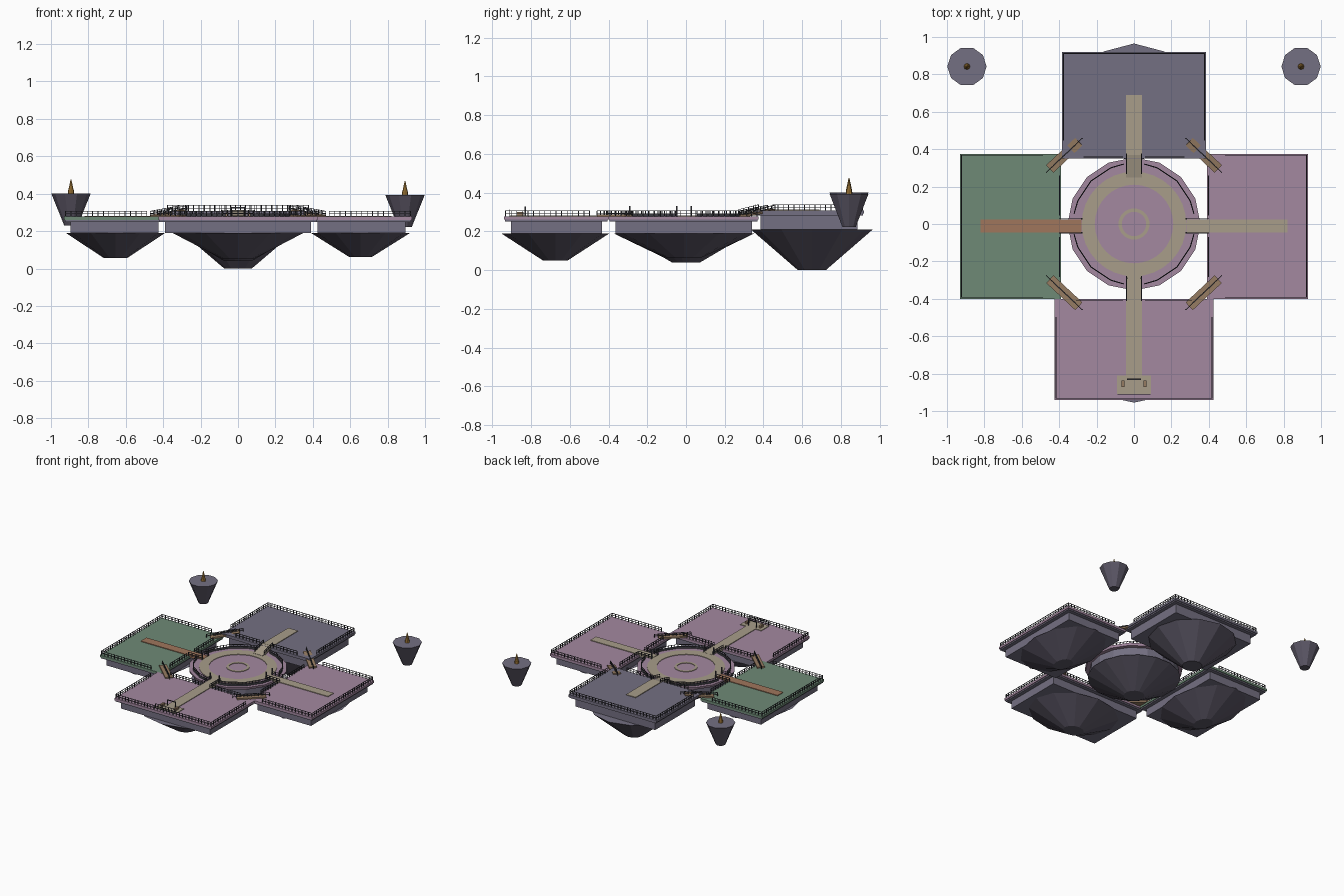
import bpy, bmesh, math
from mathutils import Vector, Matrix

if "Cube" in bpy.data.objects:
    bpy.data.objects.remove(bpy.data.objects["Cube"])


def mat(name, rgb):
    m = bpy.data.materials.new(name)
    lin = [((c / 255 + 0.055) / 1.055) ** 2.4 if c > 10 else c / 255 / 12.92 for c in rgb]
    m.diffuse_color = (*lin, 1)
    m.use_nodes = True
    m.node_tree.nodes["Principled BSDF"].inputs["Base Color"].default_value = m.diffuse_color
    return m


STONE = mat("grey stone", (116, 112, 130))
ROCK = mat("dark rock", (92, 87, 102))
PINK = mat("mauve paving", (164, 136, 160))
GREEN = mat("green lawn", (110, 138, 118))
TAN = mat("tan path", (168, 157, 138))
CLAY = mat("clay path", (160, 118, 92))
WOOD = mat("brown wood", (150, 124, 98))
IRON = mat("dark iron", (62, 62, 68))
BRASS = mat("brass", (176, 132, 62))


def finish(name, bm, *mats):
    bmesh.ops.recalc_face_normals(bm, faces=bm.faces)
    me = bpy.data.meshes.new(name)
    bm.to_mesh(me)
    bm.free()
    for m in mats:
        me.materials.append(m)
    ob = bpy.data.objects.new(name, me)
    bpy.context.collection.objects.link(ob)
    return ob


def add_box(bm, x0, x1, y0, y1, z0, z1):
    m = Matrix.Translation(((x0 + x1) / 2, (y0 + y1) / 2, (z0 + z1) / 2))
    bmesh.ops.create_cube(bm, size=1, matrix=m @ Matrix.Diagonal((x1 - x0, y1 - y0, z1 - z0, 1)))


def box(name, m, *b):
    bm = bmesh.new()
    add_box(bm, *b)
    return finish(name, bm, m)


def add_beam(bm, a, b, w, h):
    """Beam from a to b, w wide and h high."""
    a, b = Vector(a), Vector(b)
    d = (b - a).normalized()
    side = d.cross(Vector((0, 0, 1)))
    side = side.normalized() if side.length > 1e-4 else Vector((1, 0, 0))
    up = side.cross(d)
    rot = Matrix((d, side, up)).transposed().to_4x4()
    bmesh.ops.create_cube(bm, size=1, matrix=Matrix.Translation((a + b) / 2) @ rot
                          @ Matrix.Diagonal(((b - a).length, w, h, 1)))


def frustum(name, mats, c, z0, r0, z1, r1, n, sx=1, sy=1, turn=0):
    """Tapered prism; the second material, if given, covers the top face."""
    bm = bmesh.new()
    bmesh.ops.create_cone(bm, cap_ends=True, segments=n, radius1=r0, radius2=r1, depth=z1 - z0,
                          matrix=Matrix.Translation((c[0], c[1], (z0 + z1) / 2))
                          @ Matrix.Diagonal((sx, sy, 1, 1)) @ Matrix.Rotation(turn, 4, 'Z'))
    ob = finish(name, bm, *mats)
    if len(mats) > 1:
        for p in ob.data.polygons:
            p.material_index = int(p.normal.z > 0.9)
    return ob


def ring(name, m, r0, r1, z, n=32):
    """Thin flat ring plate."""
    bm = bmesh.new()
    loops = []
    for r, h in ((r0, 0), (r1, 0), (r1, .004), (r0, .004)):
        loops.append([bm.verts.new((r * math.cos(2 * math.pi * i / n),
                                    r * math.sin(2 * math.pi * i / n), z + h)) for i in range(n)])
    for k in range(4):
        a, b = loops[k], loops[(k + 1) % 4]
        for i in range(n):
            j = (i + 1) % n
            bm.faces.new((a[i], a[j], b[j], b[i]))
    return finish(name, bm, m)


def add_railing(bm, a, b, h=.03, step=.028):
    """Posts with a top and a middle rail between two floor points."""
    a, b, up = Vector(a), Vector(b), Vector((0, 0, h))
    n = max(1, round((b - a).length / step))
    for i in range(n + 1):
        p = a.lerp(b, i / n)
        add_box(bm, p.x - .002, p.x + .002, p.y - .002, p.y + .002, p.z, p.z + h)
    for k in (1, .5):
        add_beam(bm, a + up * k, b + up * k, .004, .003)


def platform(name, top, x0, x1, y0, y1, zt, zb, cone, inner):
    """Square terrace: paved slab, stone body, rock cone and railings."""
    cx, cy = (x0 + x1) / 2, (y0 + y1) / 2
    box(name + "_paving", top, x0, x1, y0, y1, zt - .017, zt)
    box(name + "_slab", STONE, x0 + .006, x1 - .006, y0 + .006, y1 - .006, zt - .027, zt - .017)
    box(name + "_body", STONE, x0 + .035, x1 - .035, y0 + .035, y1 - .035, zb, zt - .027)
    ccx, ccy, rx, ry, z_low = cone
    frustum(name + "_rock", (ROCK, STONE), (ccx, ccy), z_low, .23, zb, 1, 12, rx, ry)
    bm = bmesh.new()
    e = .008
    corners = [Vector(p) for p in ((x0 + e, y0 + e, zt), (x1 - e, y0 + e, zt),
                                   (x1 - e, y1 - e, zt), (x0 + e, y1 - e, zt))]
    for i in range(4):
        a, b = corners[i], corners[(i + 1) % 4]
        d = (b - a).normalized()
        if i == inner:                       # gaps for the path and corner bridges
            mid = (a + b) / 2
            add_railing(bm, a + d * .11, mid - d * .06)
            add_railing(bm, mid + d * .06, b - d * .11)
        else:
            s = .09 if (i - 1) % 4 == inner else 0
            t = .09 if (i + 1) % 4 == inner else 0
            add_railing(bm, a + d * s, b - d * t)
    finish(name + "_railing", bm, IRON)


# Four outer terraces
Z = .277
platform("west_terrace", GREEN, -.93, -.39, -.40, .375, Z, .19, (-.655, -.01, .265, .365, .055), 1)
platform("east_terrace", PINK, .39, .93, -.40, .375, Z, .19, (.655, -.01, .265, .365, .062), 3)
platform("south_terrace", PINK, -.425, .425, -.94, -.40, Z, .19, (0, -.675, .35, .28, .05), 2)
platform("north_terrace", STONE, -.385, .385, .35, .92, .308, .21, (0, .65, .32, .315, 0), 0)

# Central plaza
frustum("plaza_rock", (ROCK, STONE), (0, 0), .04, .075, .19, .335, 16, turn=math.pi / 16)
frustum("plaza_body", (STONE,), (0, 0), .19, .32, .258, .32, 16)
frustum("plaza_paving", (PINK,), (0, 0), .258, .35, Z, .355, 16)
ring("plaza_outer_ring", TAN, .21, .28, Z)
ring("plaza_inner_ring", TAN, .065, .083, Z)
bm = bmesh.new()
for q in range(4):
    pts = [Vector((.325 * math.cos(t), .325 * math.sin(t), Z)) for t in
           (math.radians(q * 90 + k) for k in (10, 22.5, 45, 67.5, 80))]
    for a, b in zip(pts, pts[1:]):
        add_railing(bm, a, b)
        add_beam(bm, a + Vector((0, 0, .007)), b + Vector((0, 0, .007)), .006, .014)
finish("plaza_railing", bm, IRON)

# Paths from the plaza onto the terraces
box("west_path", CLAY, -.82, -.28, -.045, .025, Z - .012, Z + .005)
box("east_path", TAN, .28, .82, -.045, .025, Z - .012, Z + .005)
box("south_path", TAN, -.042, .042, -.81, -.27, Z - .012, Z + .005)
box("north_path", TAN, -.042, .042, .37, .69, .305, .313)
bm = bmesh.new()
add_beam(bm, (0, .25, Z), (0, .375, .307), .084, .012)
finish("north_ramp", bm, TAN)

# Handrails and lamp posts beside the paths
bm = bmesh.new()
for s in (-1, 1):
    y = -.01 + s * .038
    for d in (-1, 1):
        add_railing(bm, (d * .28, y, Z), (d * .40, y, Z))
        add_box(bm, d * .28 - .004, d * .28 + .004, y - .004, y + .004, Z, .332)
    add_railing(bm, (s * .04, -.28, Z), (s * .04, -.41, Z))
    add_railing(bm, (s * .04, .27, Z + .005), (s * .04, .375, .308))
    add_box(bm, s * .04 - .004, s * .04 + .004, -.294, -.286, Z, .332)
finish("path_handrails", bm, IRON)

# Corner bridges between neighbouring terraces
for sx in (-1, 1):
    for sy in (-1, 1):
        side = "east" if sx > 0 else "west"
        z2 = .31 if sy > 0 else Z + .004
        a = Vector((sx * .45, sy * .365 - .07 * sy, Z + .004))
        b = Vector((sx * .295, sy * .44, z2))
        off = Vector((sx, -sy, 0)).normalized() * .027
        label = ("north_" if sy > 0 else "south_") + side
        bm = bmesh.new()
        add_beam(bm, a, b, .056, .012)
        finish(label + "_bridge", bm, WOOD)
        bm = bmesh.new()
        for s in (-1, 1):
            o = Vector((off.x, off.y, 0)) * s
            add_railing(bm, a + o, b + o, .025)
        finish(label + "_bridge_railing", bm, IRON)

# Entrance landing at the south end
box("landing", TAN, -.092, .092, -.91, -.81, Z - .005, Z + .005)
bm = bmesh.new()
add_railing(bm, (-.085, -.91, Z), (.085, -.91, Z), .035)
add_beam(bm, (-.035, -.83, .325), (.035, -.83, .325), .006, .006)
for s in (-1, 1):
    add_box(bm, s * .035 - .003, s * .035 + .003, -.833, -.827, Z, .328)
finish("landing_gate", bm, IRON)
for s in (-1, 1):
    box("landing_post", WOOD, s * .06 - .008, s * .06 + .008, -.872, -.838, Z, .3)

# Small floating islets with brass spires
for s, z in ((-1, .4), (1, .392)):
    c = (s * .893, .842)
    frustum("islet_rock", (ROCK, STONE), c, z - .17, .036, z, .105, 10, turn=math.pi / 10)
    frustum("spire_base", (BRASS,), c, z, .017, z + .02, .015, 8)
    frustum("spire", (BRASS,), c, z + .02, .014, z + .076, .002, 8)
